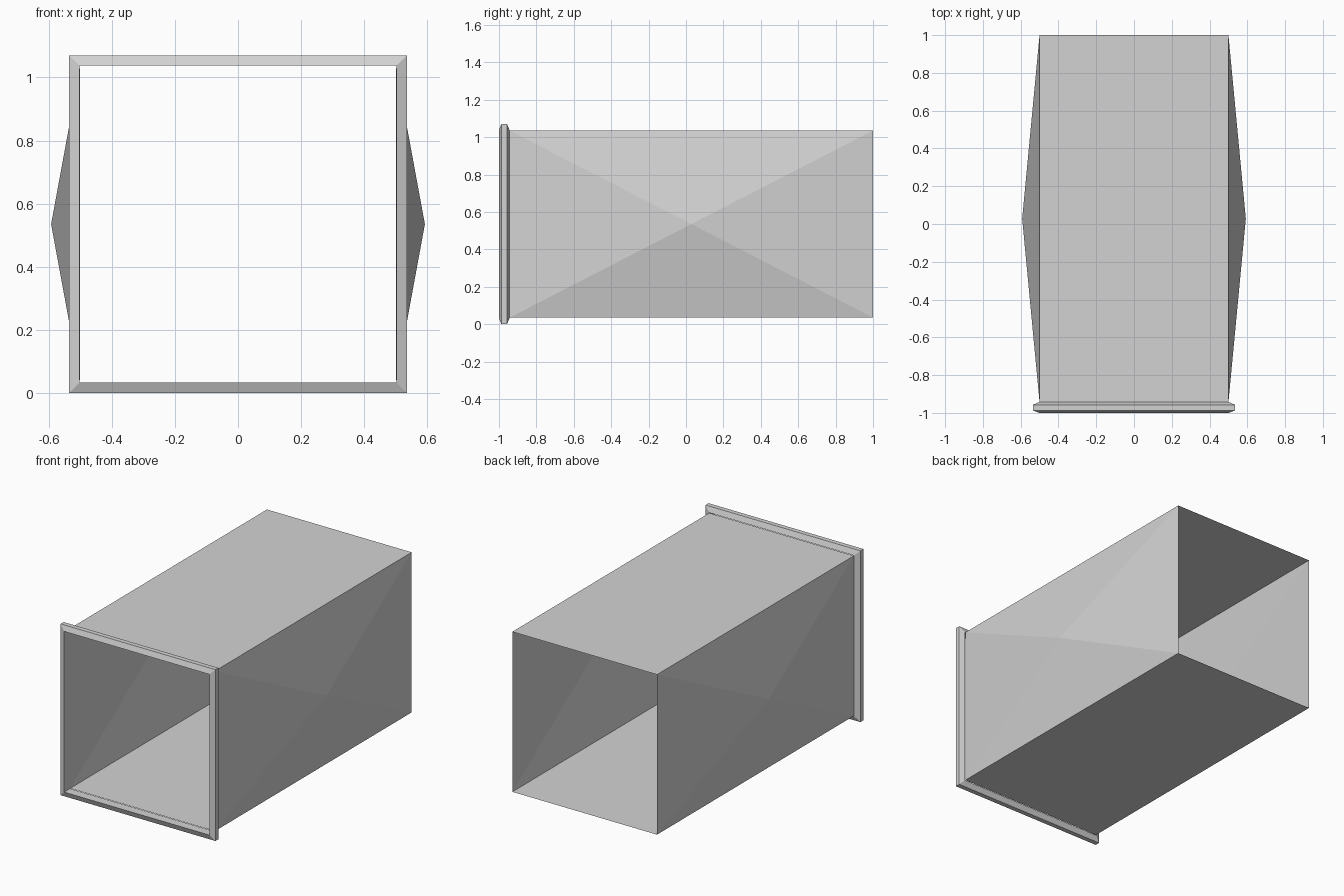
import bpy, bmesh
from mathutils import Matrix, Vector

default = bpy.data.objects.get("Cube")
if default:
    bpy.data.objects.remove(default, do_unlink=True)

MID_Z = 0.535            # height of the duct axis
HALF = 0.5               # half the width of the opening
FRONT, JOINT, BACK = -1.0, -0.943, 1.0
BULGE = 0.092            # outward crease of the side walls

metal = bpy.data.materials.new("galvanised_grey")
metal.use_nodes = True
colour = (0.65, 0.65, 0.65, 1)
metal.diffuse_color = colour
metal.node_tree.nodes["Principled BSDF"].inputs["Base Color"].default_value = colour


def add_object(name, bm):
    mesh = bpy.data.meshes.new(name)
    bm.to_mesh(mesh)
    bm.free()
    mesh.materials.append(metal)
    obj = bpy.data.objects.new(name, mesh)
    obj.location.z = MID_Z
    bpy.context.collection.objects.link(obj)
    return obj


# Duct body: open-ended sheet box with cross-broken side walls
bm = bmesh.new()
length = BACK - JOINT
size = Matrix.Diagonal((2 * HALF, length, 2 * HALF, 1))
bmesh.ops.create_cube(bm, size=1, matrix=Matrix.Translation((0, (BACK + JOINT) / 2, 0)) @ size)
bm.normal_update()
ends = [f for f in bm.faces if abs(f.normal.y) > 0.9]
bmesh.ops.delete(bm, geom=ends, context='FACES_ONLY')
sides = [f for f in bm.faces if abs(f.normal.x) > 0.9]
for apex in bmesh.ops.poke(bm, faces=sides)["verts"]:
    apex.co.x += BULGE if apex.co.x > 0 else -BULGE
add_object("duct_body", bm)

# Front flange: bevelled profile carried round the square opening
profile = [(HALF + 0.002, FRONT), (0.535, -0.987), (0.535, -0.957), (HALF + 0.002, JOINT)]
corners = [(-1, -1), (1, -1), (1, 1), (-1, 1)]
bm = bmesh.new()
rings = [[bm.verts.new(Vector((cx * r, y, cz * r))) for cx, cz in corners] for r, y in profile]
for i, ring in enumerate(rings):
    following = rings[(i + 1) % len(rings)]
    for j in range(4):
        k = (j + 1) % 4
        bm.faces.new((ring[j], ring[k], following[k], following[j]))
bmesh.ops.recalc_face_normals(bm, faces=bm.faces)
add_object("front_flange", bm)
